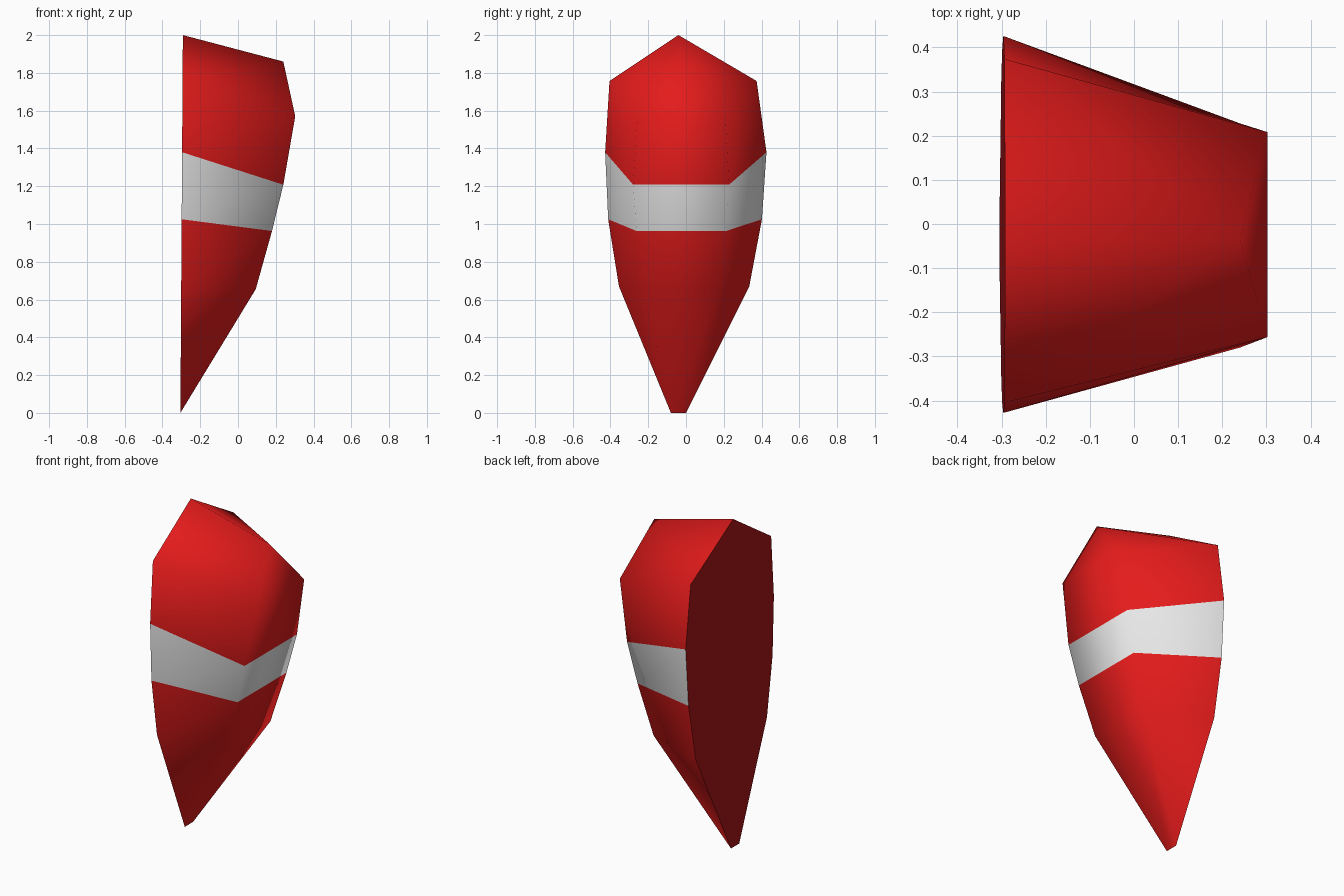
import bpy, bmesh, math

if "Cube" in bpy.data.objects:
    bpy.data.objects.remove(bpy.data.objects["Cube"])


def material(name, rgb):
    m = bpy.data.materials.new(name)
    m.diffuse_color = (*rgb, 1)
    m.use_nodes = True
    m.node_tree.nodes["Principled BSDF"].inputs["Base Color"].default_value = m.diffuse_color
    return m


red = material("red", (0.78, 0.011, 0.011))
white = material("white", (0.8, 0.8, 0.8))
dark_red = material("dark red", (0.39, 0.007, 0.008))


def back_x(z):
    """The back plane leans very slightly forward."""
    return -0.305 + 0.0065 * z


# Slanted levels, bottom to top:
# back z, back y min, back y max, front x, front z, front y min, front y max
levels = [
    (0.67, -0.355, 0.335, 0.094, 0.655, -0.225, 0.18),
    (1.025, -0.412, 0.402, 0.18, 0.963, -0.262, 0.212),
    (1.38, -0.428, 0.426, 0.24, 1.208, -0.28, 0.228),
    (1.757, -0.405, 0.374, 0.303, 1.57, -0.256, 0.208),
]

bm = bmesh.new()
# Each row runs back, front, front, back across y
rows = []
for bz, b0, b1, fx, fz, f0, f1 in levels:
    x = back_x(bz)
    pts = [(x, b0, bz), (fx, f0, fz), (fx, f1, fz), (x, b1, bz)]
    rows.append([bm.verts.new(p) for p in pts])

# Side and front bands; the second band is the white stripe
for i, (low, high) in enumerate(zip(rows, rows[1:])):
    for j in range(3):
        f = bm.faces.new((low[j], low[j + 1], high[j + 1], high[j]))
        f.material_index = 1 if i == 1 else 0

# Bottom tip: a short edge on the back plane
t0 = bm.verts.new((back_x(0), -0.08, 0))
t1 = bm.verts.new((back_x(0), 0.0, 0))
a, b, c, d = rows[0]
bm.faces.new((t0, b, a))
bm.faces.new((t0, t1, c, b))
bm.faces.new((t1, d, c))

# Peaked top: a ridge from back to front, split so the roof stays convex
peak_back = bm.verts.new((back_x(2), -0.04, 2.0))
peak_front = bm.verts.new((0.24, -0.035, 1.86))
a, b, c, d = rows[-1]
for tri in ((a, b, peak_front), (a, peak_front, peak_back),
            (c, d, peak_front), (d, peak_back, peak_front),
            (b, c, peak_front)):
    bm.faces.new(tri)

# Flat dark back
back = bm.faces.new([t0] + [r[0] for r in rows] + [peak_back]
                    + [r[3] for r in reversed(rows)] + [t1])
back.material_index = 2
bmesh.ops.recalc_face_normals(bm, faces=bm.faces)

mesh = bpy.data.meshes.new("striped_wedge")
bm.to_mesh(mesh)
bm.free()
for m in (red, white, dark_red):
    mesh.materials.append(m)
obj = bpy.data.objects.new("striped_wedge", mesh)
bpy.context.collection.objects.link(obj)

# Smooth front and sides, sharp rim around the back
bpy.context.view_layer.objects.active = obj
obj.select_set(True)
bpy.ops.object.shade_smooth_by_angle(angle=math.radians(85))
